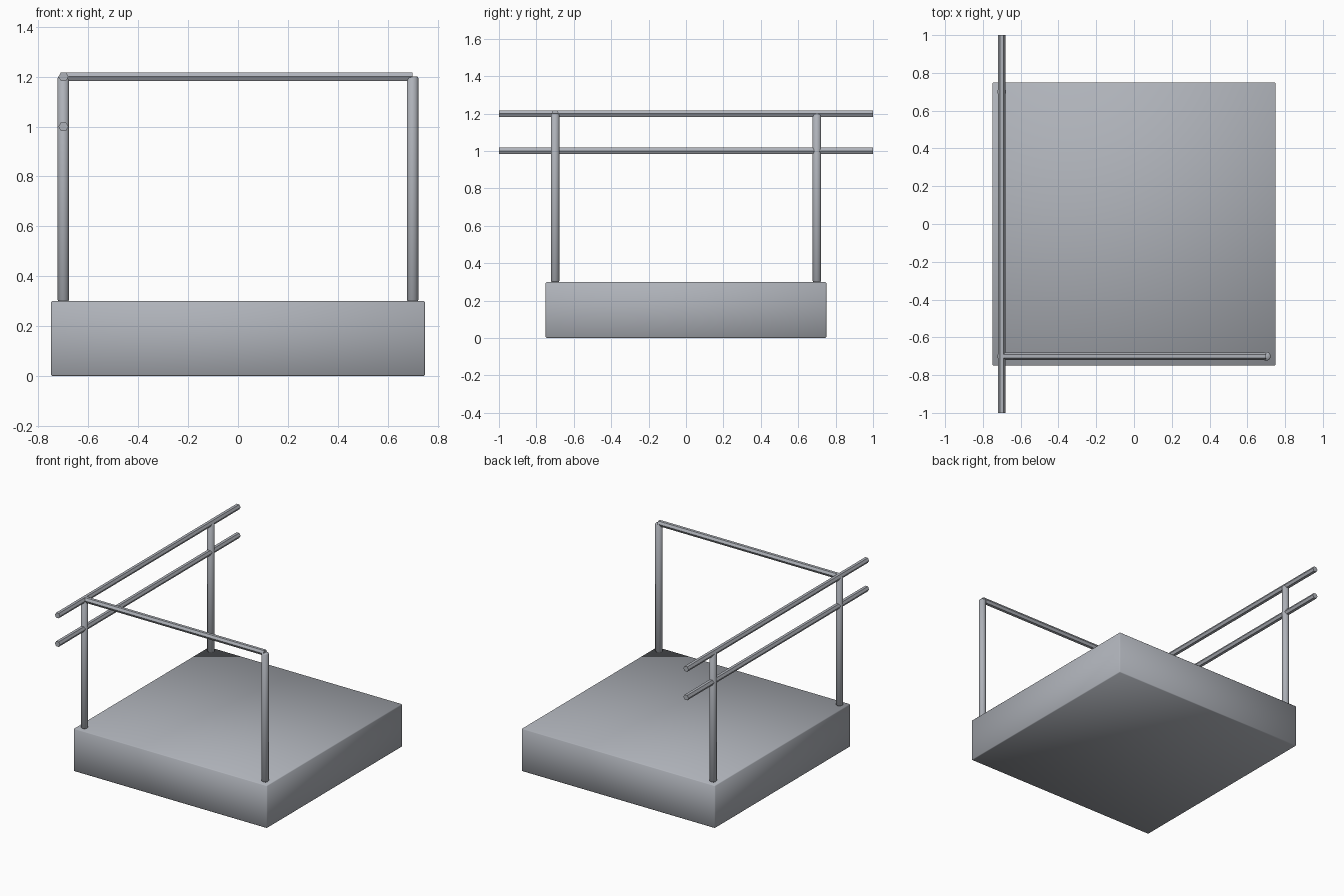
import bpy
import math
from mathutils import Matrix

if "Cube" in bpy.data.objects:
    bpy.data.objects.remove(bpy.data.objects["Cube"])

steel = bpy.data.materials.new("steel grey")
steel.diffuse_color = (0.43, 0.45, 0.49, 1)
steel.use_nodes = True
steel.node_tree.nodes["Principled BSDF"].inputs["Base Color"].default_value = steel.diffuse_color


def finish(name, bevel=0.0):
    ob = bpy.context.object
    ob.name = name
    ob.data.materials.append(steel)
    if bevel:
        m = ob.modifiers.new("soft edges", 'BEVEL')
        m.width = bevel
        m.segments = 1
        ob.data.shade_smooth()
    return ob


def post(name, x, y):
    # slim eight-sided upright standing on the platform
    bpy.ops.mesh.primitive_cylinder_add(vertices=8, radius=0.025, depth=0.9,
                                        location=(x, y, 0.75))
    finish(name, 0.005)


def rail(name, loc, length, along_x=False):
    # six-sided bar, flat faces on top and bottom
    bpy.ops.mesh.primitive_cylinder_add(vertices=6, radius=0.02, depth=length)
    ob = finish(name)
    # put corners on local x, then lay the bar along y
    spin = Matrix.Rotation(math.radians(30), 4, 'Z')
    lay = Matrix.Rotation(math.radians(90), 4, 'X')
    turn = Matrix.Rotation(math.radians(90 if along_x else 0), 4, 'Z')
    ob.data.transform(turn @ lay @ spin)
    ob.location = loc


# platform block
bpy.ops.mesh.primitive_cube_add(size=1, location=(0, 0, 0.15))
base = finish("platform", 0.005)
base.data.transform(Matrix.Diagonal((1.5, 1.5, 0.3, 1)))

# three corner posts
post("front_left_post", -0.7, -0.7)
post("front_right_post", 0.7, -0.7)
post("back_left_post", -0.7, 0.7)

# side rails overhang the platform, front rail joins the posts
rail("side_top_rail", (-0.7, 0, 1.2), 2.0)
rail("side_middle_rail", (-0.7, 0, 1.0), 2.0)
rail("front_top_rail", (0, -0.7, 1.2), 1.4, along_x=True)
